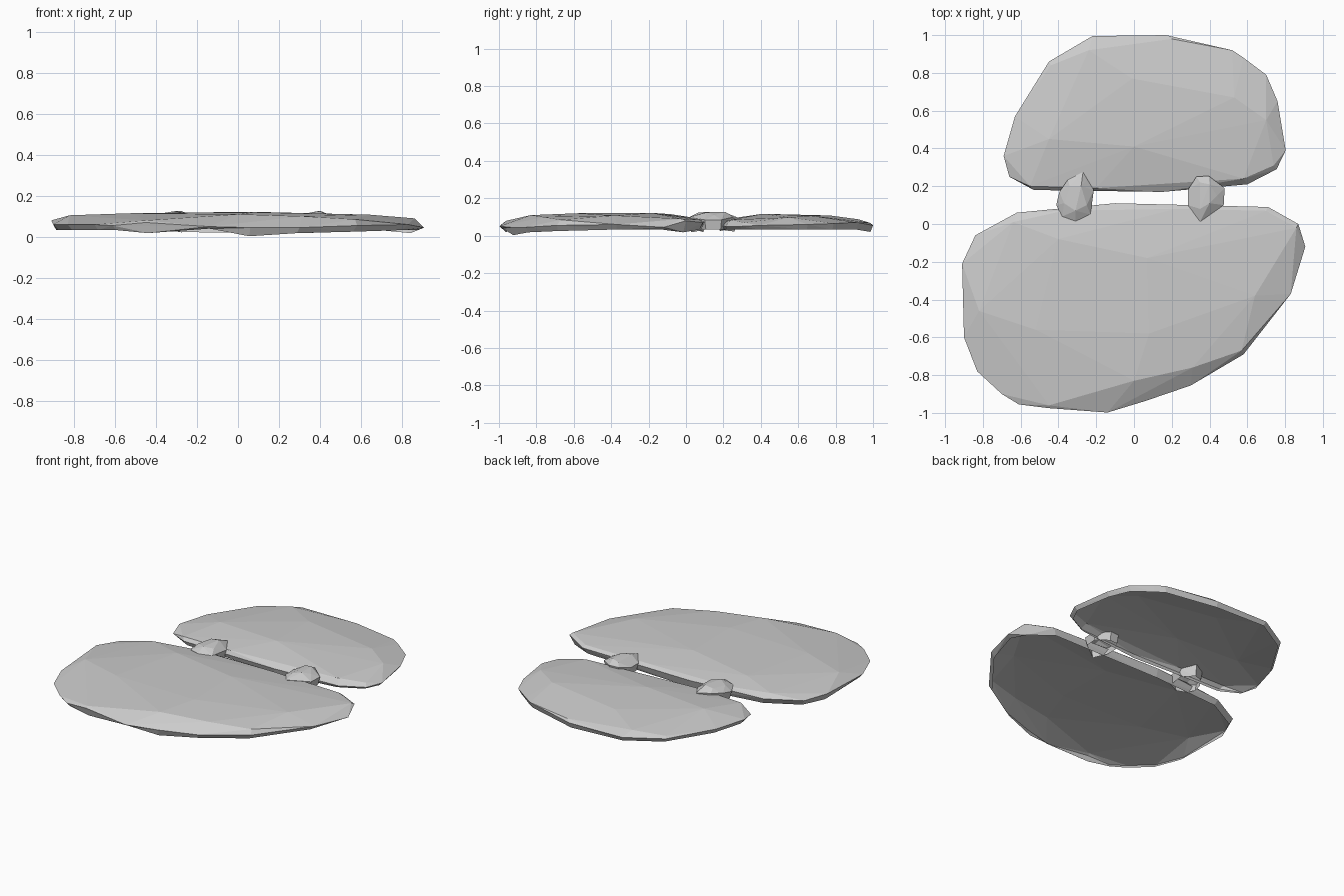
import bpy, bmesh
from mathutils import Vector
from math import radians


def stone(name, rim, crown, dips, inset=0.97, base=0.033):
    """Chipped shell stone: hull of rim and crown points, open below, with a ragged lower edge."""
    centre = sum((Vector(p) for p in rim), Vector()) / len(rim)
    under = [(centre.x + (x - centre.x) * inset, centre.y + (y - centre.y) * inset, base)
             for x, y, z in rim]
    bm = bmesh.new()
    for p in list(rim) + under + list(crown):
        bm.verts.new(p)
    hull = bmesh.ops.convex_hull(bm, input=bm.verts[:])
    spare = {g for g in hull["geom_interior"] + hull["geom_unused"]
             if isinstance(g, bmesh.types.BMVert)}
    bmesh.ops.delete(bm, geom=list(spare), context="VERTS")
    bmesh.ops.recalc_face_normals(bm, faces=bm.faces[:])
    # open the underside
    bm.normal_update()
    flat = [f for f in bm.faces if f.normal.z < -0.98]
    bmesh.ops.delete(bm, geom=flat, context="FACES")
    # pull the closest lower-edge points to uneven heights
    edge = [v for v in bm.verts if v.is_boundary]
    for x, y, z in dips:
        v = min(edge, key=lambda v: (v.co.x - x) ** 2 + (v.co.y - y) ** 2)
        v.co.z = z
    bmesh.ops.dissolve_limit(bm, angle_limit=radians(1), verts=bm.verts[:], edges=bm.edges[:])
    mesh = bpy.data.meshes.new(name)
    bm.to_mesh(mesh)
    bm.free()
    obj = bpy.data.objects.new(name, mesh)
    bpy.context.collection.objects.link(obj)
    return obj


# large front slab
stone("front_slab",
      rim=[(-.62, .06, .07), (-.84, -.06, .07), (-.91, -.21, .08), (-.90, -.60, .06),
           (-.83, -.78, .06), (-.70, -.90, .06), (-.61, -.955, .055), (-.45, -.975, .07),
           (-.14, -.998, .05), (.06, -.937, .045), (.30, -.855, .045), (.58, -.69, .055),
           (.83, -.37, .06), (.907, -.12, .045), (.87, 0, .08), (.71, .09, .07),
           (-.10, .11, .075)],
      crown=[(.07, -.18, .122), (.08, -.58, .12), (-.52, -.56, .115), (-.40, -.08, .115),
             (.64, -.38, .108), (0, -.83, .11), (.31, -.76, .10), (.57, -.67, .085),
             (-.45, -.96, .08), (-.82, -.46, .105), (.86, -.02, .09), (-.64, .01, .095),
             (-.37, .07, .09), (.22, .08, .09), (.70, .07, .085)],
      dips=[(.05, -.9, .003), (-.45, -.94, .018), (-.14, -.97, .04), (.58, -.66, .025),
            (.86, -.0, .018), (.30, -.82, .018), (-.10, .08, .02)])

# smaller back slab
stone("back_slab",
      rim=[(-.22, .995, .06), (.17, 1, .055), (.52, .92, .07), (.58, .88, .07),
           (.70, .79, .065), (.76, .65, .06), (.803, .39, .055), (.755, .29, .05),
           (.60, .21, .05), (.15, .17, .06), (-.20, .175, .06), (-.53, .18, .06),
           (-.66, .25, .05), (-.69, .36, .065), (-.63, .57, .065), (-.45, .86, .06)],
      crown=[(-.01, .77, .108), (0, .41, .117), (.53, .67, .107), (.70, .55, .098),
             (-.24, .92, .088), (.20, .98, .07), (-.44, .84, .07), (.58, .24, .085),
             (-.20, .19, .085), (-.55, .20, .08), (-.45, .45, .108), (.74, .31, .07)],
      dips=[(.17, 1, .02), (.15, .17, .025)])

# small stones bridging the gap
stone("left_link_stone",
      rim=[(-.35, .235, .102), (-.27, .275, .098), (-.25, .23, .098), (-.213, .18, .085),
           (-.23, .05, .09), (-.31, .015, .098), (-.38, .04, .095), (-.412, .10, .08),
           (-.395, .17, .09)],
      crown=[(-.34, .20, .12), (-.28, .20, .127), (-.31, .07, .125), (-.37, .11, .115),
             (-.25, .10, .115)],
      dips=[(-.29, .25, .022)], inset=.88)
stone("right_link_stone",
      rim=[(.33, .25, .10), (.395, .255, .10), (.44, .21, .095), (.48, .19, .085),
           (.475, .10, .085), (.40, .06, .098), (.35, .012, .098), (.285, .10, .085),
           (.285, .18, .085)],
      crown=[(.35, .22, .118), (.40, .21, .127), (.40, .11, .125), (.35, .08, .118),
             (.44, .15, .11)],
      dips=[(.36, .02, .018)], inset=.88)
